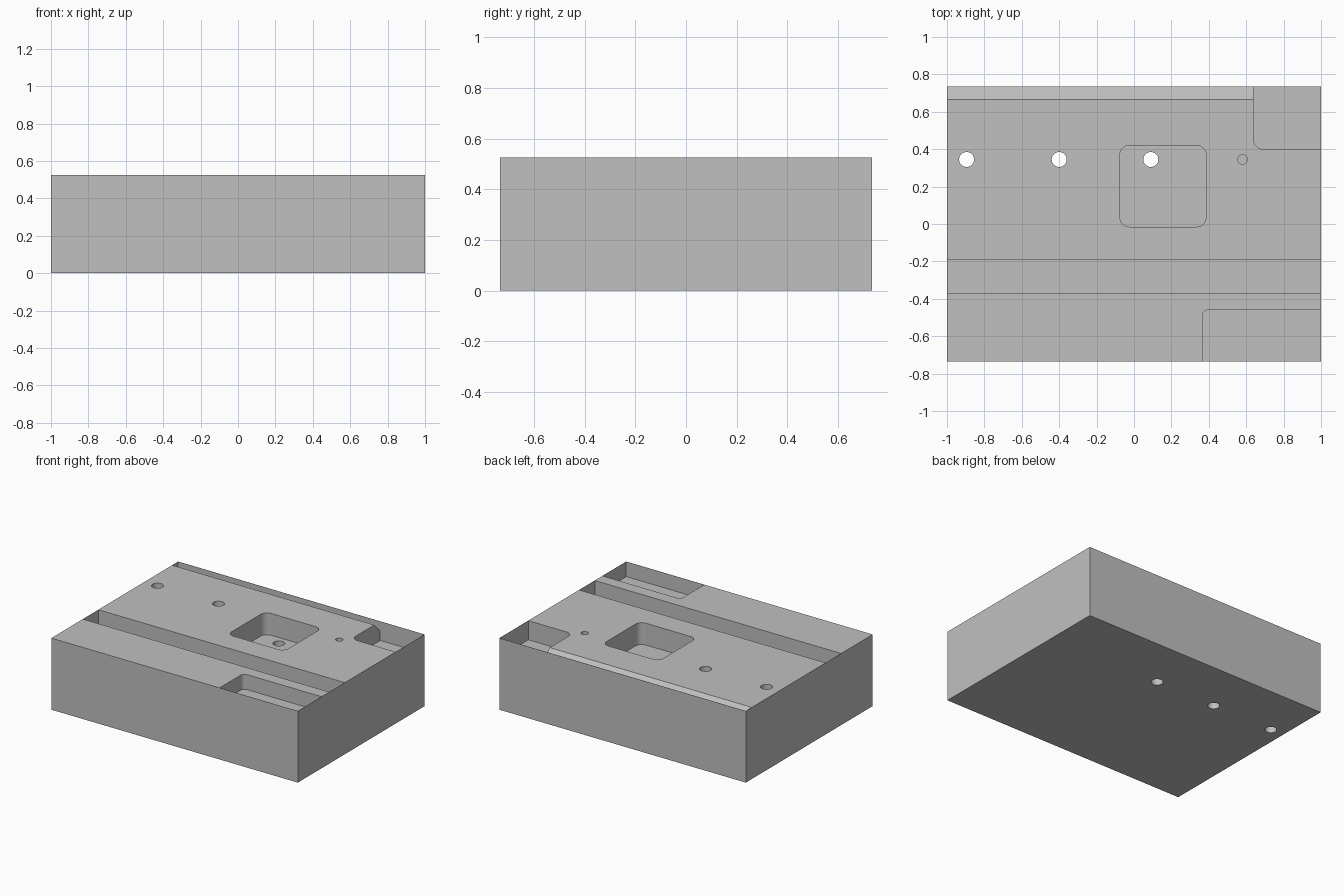
import bpy
import bmesh
from mathutils import Vector

HX, HY, TOP = 1.0, 0.735, 0.525
SKIN = 0.001            # thin outer skin that closes the open sides
IX, IY = HX - SKIN, HY - SKIN
OVER = 0.1              # how far cutters rise above the top

if "Cube" in bpy.data.objects:
    bpy.data.objects.remove(bpy.data.objects["Cube"], do_unlink=True)

grey = bpy.data.materials.new("plain_grey")
grey.use_nodes = True
grey.diffuse_color = (0.53, 0.53, 0.53, 1)
grey.node_tree.nodes["Principled BSDF"].inputs["Base Color"].default_value = grey.diffuse_color


def to_object(name, bm):
    bmesh.ops.recalc_face_normals(bm, faces=bm.faces)
    mesh = bpy.data.meshes.new(name)
    bm.to_mesh(mesh)
    bm.free()
    mesh.materials.append(grey)
    obj = bpy.data.objects.new(name, mesh)
    bpy.context.collection.objects.link(obj)
    return obj


def box(name, x0, x1, y0, y1, z0, z1, radius=0, rounded=lambda x, y: True):
    """Box whose chosen upright edges are rounded."""
    bm = bmesh.new()
    bmesh.ops.create_cube(bm, size=1)
    for v in bm.verts:
        v.co = Vector((x1 if v.co.x > 0 else x0,
                       y1 if v.co.y > 0 else y0,
                       z1 if v.co.z > 0 else z0))
    if radius:
        edges = [e for e in bm.edges
                 if abs(e.verts[0].co.z - e.verts[1].co.z) > 0.01
                 and rounded(e.verts[0].co.x, e.verts[0].co.y)]
        bmesh.ops.bevel(bm, geom=edges, offset=radius, segments=8,
                        profile=0.5, affect='EDGES')
    return to_object(name, bm)


def pocket(name, x0, x1, y0, y1, depth, **kw):
    return box(name, x0, x1, y0, y1, TOP - depth, TOP + OVER, **kw)


def drill(name, x, y, radius, z0):
    bm = bmesh.new()
    bmesh.ops.create_cone(bm, cap_ends=True, segments=32, radius1=radius,
                          radius2=radius, depth=TOP + OVER - z0)
    bmesh.ops.translate(bm, verts=bm.verts, vec=(x, y, (TOP + OVER + z0) / 2))
    return to_object(name, bm)


def chamfer(name, x0, x1, y0, y1):
    """Wedge that slopes the rear top edge at 45 degrees."""
    drop = y1 - y0
    section = [(y0 - OVER, TOP + OVER), (y1, TOP + OVER), (y1, TOP - drop)]
    bm = bmesh.new()
    face = bm.faces.new([bm.verts.new((x0, y, z)) for y, z in section])
    new = bmesh.ops.extrude_face_region(bm, geom=[face])["geom"]
    bmesh.ops.translate(bm, vec=(x1 - x0, 0, 0),
                        verts=[v for v in new if isinstance(v, bmesh.types.BMVert)])
    return to_object(name, bm)


block = box("machined_block", -HX, HX, -HY, HY, 0, TOP)

# Pockets, slot and sloped rear edge
cutters = [
    chamfer("rear_chamfer_cutter", -IX, 0.7, 0.665, IY),
    pocket("slot_cutter", -IX, IX, -0.37, -0.19, 0.16),
    pocket("square_pocket_cutter", -0.075, 0.385, -0.015, 0.42, 0.16, radius=0.05),
    pocket("front_pocket_cutter", 0.365, IX, -IY, -0.46, 0.11, radius=0.03,
           rounded=lambda x, y: x < 0.5 and y > -0.5),
    pocket("rear_pocket_cutter", 0.64, IX, 0.4, IY, 0.14, radius=0.05,
           rounded=lambda x, y: x < 0.7 and y < 0.5),
]

# Row of through holes and one small blind hole
for i, x in enumerate((-0.895, -0.4, 0.09)):
    cutters.append(drill(f"through_hole_cutter_{i + 1}", x, 0.345, 0.04, -OVER))
cutters.append(drill("blind_hole_cutter", 0.58, 0.345, 0.025, TOP - 0.16))

bpy.ops.object.select_all(action='DESELECT')
bpy.context.view_layer.objects.active = block
block.select_set(True)
for cutter in cutters:
    mod = block.modifiers.new(cutter.name, 'BOOLEAN')
    mod.operation = 'DIFFERENCE'
    mod.solver = 'EXACT'
    mod.object = cutter
    bpy.ops.object.modifier_apply(modifier=mod.name)
    bpy.data.objects.remove(cutter, do_unlink=True)

bpy.ops.object.shade_smooth_by_angle(angle=0.6)
